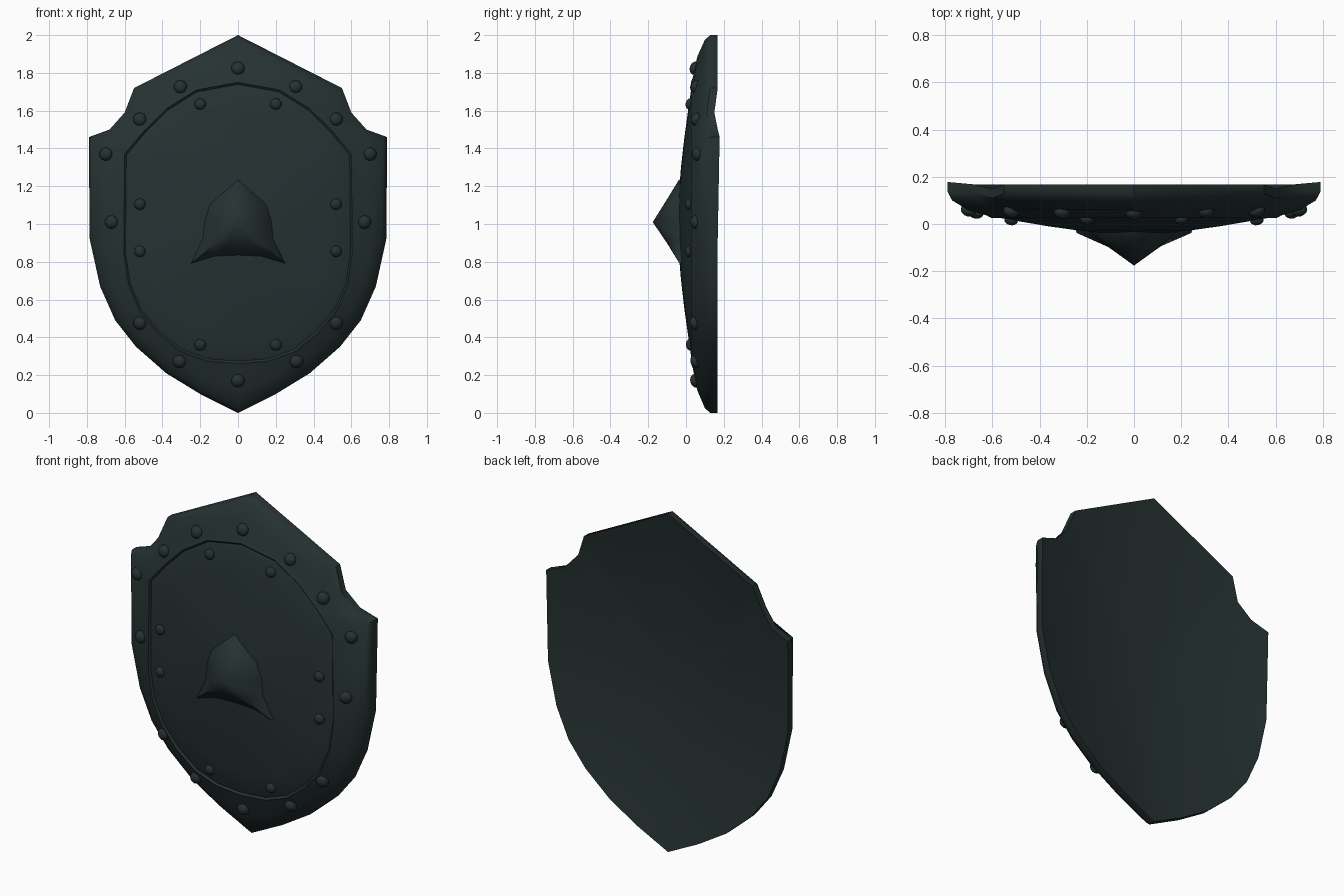
import bpy, bmesh, math
from mathutils import Vector
from mathutils.bvhtree import BVHTree

if "Cube" in bpy.data.objects:
    bpy.data.objects.remove(bpy.data.objects["Cube"])

iron = bpy.data.materials.new("dark_iron")
iron.use_nodes = True
iron.diffuse_color = (0.019, 0.031, 0.031, 1)
iron.node_tree.nodes["Principled BSDF"].inputs["Base Color"].default_value = iron.diffuse_color


def mirrored(half):
    """Close a half outline that starts and ends on the middle line."""
    return half + [(-p[0], *p[1:]) for p in half[-2:0:-1]]


def scaled(ring, f, centre=1.0):
    return [(x * f, centre + (z - centre) * f) for x, z in ring]


def at_depth(ring, y):
    return [Vector((x, y, z)) for x, z in ring]


def loft(name, rings, start=None, end=None, angle=40):
    """Bridge equal rings, optionally closing each end on a point."""
    bm = bmesh.new()
    loops = [[bm.verts.new(p) for p in ring] for ring in rings]
    n = len(loops[0])
    for a, b in zip(loops, loops[1:]):
        for i in range(n):
            j = (i + 1) % n
            bm.faces.new((a[i], a[j], b[j], b[i]))
    for tip, loop in ((start, loops[0]), (end, loops[-1])):
        if tip:
            v = bm.verts.new(tip)
            for i in range(n):
                bm.faces.new((loop[i], loop[(i + 1) % n], v))
    bmesh.ops.recalc_face_normals(bm, faces=bm.faces)
    return finish(bm, name, angle)


def finish(bm, name, angle):
    mesh = bpy.data.meshes.new(name)
    bm.to_mesh(mesh)
    bm.free()
    mesh.materials.append(iron)
    obj = bpy.data.objects.new(name, mesh)
    bpy.context.collection.objects.link(obj)
    bpy.ops.object.select_all(action='DESELECT')
    obj.select_set(True)
    bpy.context.view_layer.objects.active = obj
    bpy.ops.object.shade_smooth_by_angle(angle=math.radians(angle))
    return obj


# Shield outline (x, z) and the matching panel outline
outer = mirrored([(0, 2), (.55, 1.72), (.6, 1.59), (.68, 1.5), (.79, 1.46), (.785, .92),
                  (.73, .67), (.65, .49), (.54, .35), (.38, .21), (.2, .1), (0, 0)])
panel = mirrored([(0, 1.75), (.22, 1.71), (.38, 1.61), (.5, 1.49), (.6, 1.37), (.605, .85),
                  (.58, .68), (.52, .54), (.42, .42), (.3, .325), (.16, .275), (0, .262)])


def back_edge(x, z):
    if 1.55 < z < 1.65:
        return .15
    return .178 if abs(x) > .75 and z > 1.4 else .168


def blend(t):
    return [(a[0] + (b[0] - a[0]) * t, a[1] + (b[1] - a[1]) * t) for a, b in zip(outer, panel)]


# Shield body: dished back, thick rim, grooved border and domed panel
def dish(f):
    return [Vector((x * f, .07 + (back_edge(x, z) - .07) * f * f, 1 + (z - 1) * f))
            for x, z in outer]


rings = [dish(f) for f in (.3, .6, .85, 1)]
rings += [[Vector((x, back_edge(x, z) - .04, z)) for x, z in outer],
          at_depth(scaled(outer, .975), .1),
          at_depth(blend(.45), .06),
          at_depth(blend(.9), .036),
          at_depth(panel, .026),
          at_depth(scaled(panel, .985), .036),
          at_depth(scaled(panel, .96), .028)]
rings += [at_depth(scaled(panel, f), -.045 + .08 * f ** 1.6) for f in (.8, .6, .4, .2)]
body = loft("shield_body", rings, (0, .07, 1), (0, -.045, 1))

# Three-cornered central spike
base = mirrored([(0, 1.24), (.08, 1.17), (.15, 1.11), (.18, 1.02), (.19, .92),
                 (.25, .79), (.13, .825), (0, .83)])
middle = mirrored([(0, 1.135), (.05, 1.115), (.085, 1.08), (.105, 1.02), (.108, .96),
                   (.105, .905), (.06, .895), (0, .895)])
loft("centre_spike", [at_depth(base, -.018), at_depth(scaled(base, .97, 1.01), -.038),
                      at_depth(middle, -.098)], end=(0, -.176, 1.01), angle=50)

# Rivets seated on the front surface
tree = BVHTree.FromPolygons([v.co for v in body.data.vertices],
                            [p.vertices for p in body.data.polygons])


def rivet(name, x, z, radius):
    spot, normal, _, _ = tree.ray_cast(Vector((x, -1, z)), Vector((0, 1, 0)))
    bm = bmesh.new()
    bmesh.ops.create_uvsphere(bm, u_segments=10, v_segments=8, radius=radius)
    bmesh.ops.scale(bm, vec=(1, 1, .75), verts=bm.verts)
    turn = normal.to_track_quat('Z', 'Y').to_matrix()
    bmesh.ops.rotate(bm, matrix=turn, verts=bm.verts)
    bmesh.ops.translate(bm, vec=spot, verts=bm.verts)
    finish(bm, name, 60)


rim_spots = [(0, 1.825), (.305, 1.727), (.52, 1.555), (.7, 1.37), (.67, 1.01),
             (.52, .475), (.31, .272), (0, .17)]
panel_spots = [(.2, 1.635), (.52, 1.105), (.52, .855), (.2, .36)]
for label, spots, radius in (("rim_rivet", rim_spots, .036), ("panel_rivet", panel_spots, .031)):
    for x, z in spots:
        for side in ((1, -1) if x else (1,)):
            rivet(label, side * x, z, radius)
